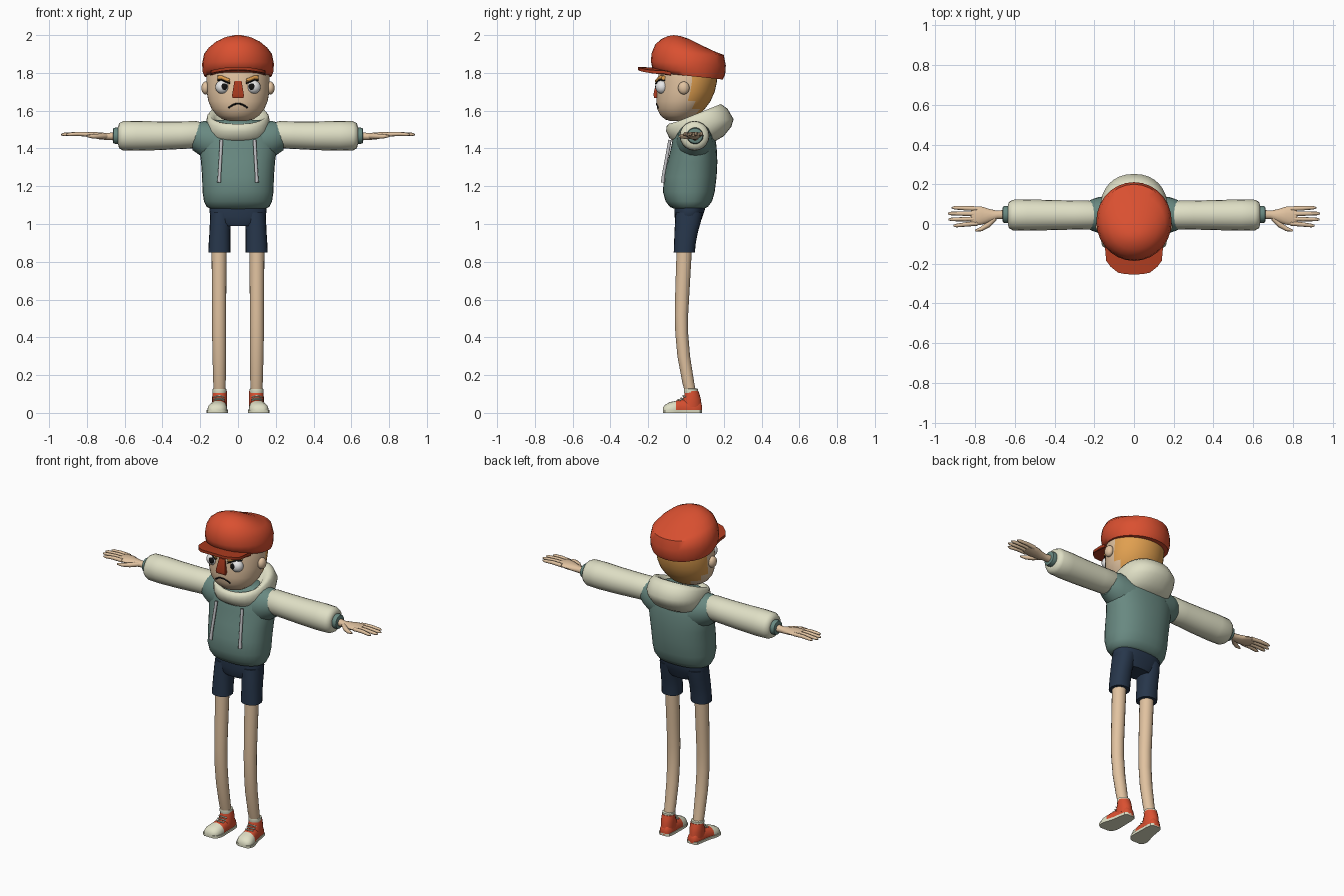
import bpy, math
from mathutils import Vector as V
from mathutils.bvhtree import BVHTree

COLOURS = {
    "red": (0.70, 0.08, 0.03), "dark_red": (0.42, 0.045, 0.014), "skin": (0.75, 0.54, 0.35),
    "cream": (0.74, 0.74, 0.56), "teal": (0.14, 0.25, 0.22), "navy": (0.02, 0.037, 0.07),
    "ginger": (0.75, 0.35, 0.08), "black": (0.006, 0.006, 0.006), "white": (0.85, 0.85, 0.85),
    "grey": (0.5, 0.5, 0.52)}
MATS = {}
for key, rgb in COLOURS.items():
    MATS[key] = bpy.data.materials.new(key)
    MATS[key].diffuse_color = (*rgb, 1)


def finish(ob, colours, rule, mirror, angle):
    """Materials, shading, and mirroring across x = 0."""
    me = ob.data
    for c in colours.split():
        me.materials.append(MATS[c])
    if rule:
        for f in me.polygons:
            f.material_index = int(rule(f.center))
    bpy.ops.object.select_all(action='DESELECT')
    ob.select_set(True)
    bpy.context.view_layer.objects.active = ob
    bpy.ops.object.mode_set(mode='EDIT')
    bpy.ops.mesh.select_all(action='SELECT')
    bpy.ops.mesh.normals_make_consistent(inside=False)
    bpy.ops.object.mode_set(mode='OBJECT')
    bpy.ops.object.shade_smooth_by_angle(angle=math.radians(angle))
    if mirror:
        ob.modifiers.new("mirror", 'MIRROR')
    return ob


def loft(name, rings, colours, rule=None, mirror=False, angle=50):
    """Skin a list of equal-length point rings and close both ends."""
    n, verts = len(rings[0]), [p for r in rings for p in r]
    faces = [(i * n + j, i * n + (j + 1) % n, (i + 1) * n + (j + 1) % n, (i + 1) * n + j)
             for i in range(len(rings) - 1) for j in range(n)]
    faces += [tuple(range(n)), tuple(range(len(verts) - n, len(verts)))]
    me = bpy.data.meshes.new(name)
    me.from_pydata(verts, [], faces)
    ob = bpy.data.objects.new(name, me)
    bpy.context.collection.objects.link(ob)
    return finish(ob, colours, rule, mirror, angle)


def ring(c, u, v, n=24, p=1.0):
    """Ellipse (or rounder box when p < 1) around c with half axes u and v."""
    def s(a):
        return math.copysign(abs(a) ** p, a)
    ts = [2 * math.pi * i / n for i in range(n)]
    return [V(c) + V(u) * s(math.cos(t)) + V(v) * s(math.sin(t)) for t in ts]


def hoop(yf, zf, yb, zb, rx, cx=0, n=24, p=1.0):
    """Cross-section through a front point and a back point."""
    return ring((cx, (yf + yb) / 2, (zf + zb) / 2), (rx, 0, 0), (0, (yb - yf) / 2, (zb - zf) / 2), n, p)


def xring(x, y, z, ry, rz, n=20):
    return ring((x, y, z), (0, ry, 0), (0, 0, rz), n)


def tube(name, pts, radii, colour, mirror=False, n=8):
    pts, rings = [V(p) for p in pts], []
    for i, p in enumerate(pts):
        q = (pts[min(i + 1, len(pts) - 1)] - pts[max(i - 1, 0)]).to_track_quat('Z', 'Y')
        rings.append(ring(p, q @ V((radii[i], 0, 0)), q @ V((0, radii[i], 0)), n))
    return loft(name, rings, colour, None, mirror)


def ball(name, loc, scale, colour, mirror=True):
    rings = [ring((loc[0], loc[1], loc[2] + scale[2] * math.sin(a)),
                  (scale[0] * math.cos(a), 0, 0), (0, scale[1] * math.cos(a), 0), 20)
             for a in [math.radians(-88 + 16 * k) for k in range(12)]]
    return loft(name, rings, colour, None, mirror)


# Head with hair on the back
head = loft("head", [hoop(f, z, b, z, rx, n=40) for z, f, b, rx in (
    (1.545, -.08, -.01, .04), (1.553, -.11, .03, .08), (1.575, -.135, .065, .112),
    (1.61, -.153, .10, .14), (1.65, -.157, .13, .157), (1.70, -.155, .152, .166),
    (1.75, -.15, .163, .168), (1.80, -.145, .166, .166), (1.86, -.13, .15, .15))],
    "skin ginger", lambda c: c.y > 0.025 + max(0, 1.66 - c.z) * .5)
face = BVHTree.FromPolygons([v.co for v in head.data.vertices],
                            [tuple(f.vertices) for f in head.data.polygons])


def on_face(x, z, lift=0.0):
    hit = face.ray_cast(V((x, -1, z)), V((0, 1, 0)))[0]
    return V((x, hit.y - lift, z))


ball("ears", (.172, -.012, 1.72), (.022, .03, .034), "skin")
ball("eyes", (.083, -.127, 1.725), (.037, .034, .036), "white")
ball("pupils", (.074, -.154, 1.727), (.018, .009, .018), "black")
loft("nose", [[V((-w, y, z)), V((w, y, z)), V((w, -.13, z)), V((-w, -.13, z))]
              for w, y, z in ((.03, -.168, 1.667), (.031, -.173, 1.685), (.019, -.156, 1.757))],
     "dark_red", angle=30)
tube("mouth", [on_face(x, 1.637 - 9 * x * x) for x in [.01 * k for k in range(-5, 6)]],
     [.0045] * 11, "black")
# Angry brows, each with a dark lower edge
for name, dz, h, col in (("brows", 0, .011, "ginger"), ("brow_edges", -.013, .004, "black")):
    loft(name, [ring(on_face(x, z + dz, .008), (0, .013, 0), (0, 0, h), 8)
                for x, z in ((.042, 1.757), (.065, 1.766), (.088, 1.776), (.108, 1.774))],
         col, mirror=True)

# Cap crown and brim
loft("cap_crown", [hoop(*r, n=28) for r in (
    (-.14, 1.80, .195, 1.765, .178), (-.178, 1.825, .207, 1.79, .188), (-.186, 1.86, .211, 1.84, .19),
    (-.182, 1.905, .20, 1.895, .18), (-.163, 1.95, .155, 1.912, .157), (-.13, 1.98, .085, 1.945, .118),
    (-.095, 1.995, .02, 1.978, .07), (-.065, 2.0, -.03, 1.995, .025))], "red")
half = [(0, -.255), (.045, -.252), (.08, -.245), (.118, -.215), (.14, -.185), (.146, -.12)]
brim = [(-x, y) for x, y in half[:0:-1]] + half
loft("cap_brim", [[V((x, y, 1.832 - .9 * x * x - dz)) for y, dz in
                   ((-.08, .008), (yf, 0), (yf, .016), (-.08, .026))] for x, yf in brim],
     "dark_red", angle=35)

# Hoodie body, shoulders, hood, sleeves
loft("hoodie_body", [hoop(f, z, b, z, rx, n=32, p=.88) for z, f, b, rx in (
    (1.08, -.06, .095, .14), (1.09, -.085, .115, .165), (1.12, -.108, .138, .18),
    (1.17, -.122, .152, .188), (1.25, -.117, .162, .19), (1.33, -.097, .166, .196),
    (1.41, -.078, .162, .207), (1.48, -.065, .15, .2), (1.53, -.045, .13, .175),
    (1.55, -.02, .1, .12))], "teal")
loft("shoulders", [xring(*r) for r in (
    (.11, .045, 1.43, .10, .11), (.18, .045, 1.447, .09, .098), (.215, .045, 1.455, .078, .082),
    (.242, .045, 1.462, .062, .07))], "teal", mirror=True)
loft("hood", [hoop(*r, n=32, p=.9) for r in (
    (-.05, 1.425, .14, 1.43, .12), (-.088, 1.455, .20, 1.465, .158), (-.105, 1.49, .24, 1.515, .168),
    (-.104, 1.515, .252, 1.555, .17), (-.092, 1.53, .22, 1.61, .163), (-.078, 1.53, .185, 1.635, .15),
    (-.06, 1.515, .145, 1.615, .125), (-.04, 1.48, .10, 1.53, .09))], "cream", angle=80)
loft("sleeves", [xring(x, .045, z, r, r) for x, z, r in (
    (.19, 1.475, .062), (.22, 1.473, .072), (.30, 1.47, .073), (.42, 1.467, .076), (.54, 1.467, .079),
    (.61, 1.467, .077), (.63, 1.467, .066), (.635, 1.467, .045))], "cream", mirror=True)
loft("cuffs", [xring(x, .048, 1.467, r, r) for x, r in ((.62, .04), (.645, .044), (.66, .04), (.663, .028))],
     "teal", mirror=True)
tube("drawstrings", [(.088, -.085, 1.445), (.09, -.093, 1.40), (.094, -.106, 1.33), (.098, -.119, 1.26),
                     (.1, -.123, 1.22)], [.009, .009, .009, .009, .011], "grey", True)

# Hands: palm, thumb and four fingers
loft("palms", [xring(*r, n=14) for r in (
    (.645, .048, 1.465, .024, .023), (.69, .046, 1.463, .021, .019), (.73, .042, 1.466, .034, .019),
    (.765, .042, 1.471, .045, .017), (.80, .04, 1.474, .048, .013), (.82, .038, 1.475, .042, .009))],
    "skin", mirror=True)
tube("thumbs", [(.70, .03, 1.465), (.735, -.004, 1.464), (.77, -.026, 1.464), (.80, -.034, 1.465)],
     [.014, .014, .011, .005], "skin", True)
for k, (y0, y1, tip) in enumerate(((.077, .082, .918), (.051, .053, .937), (.026, .023, .934), (.003, -.008, .91))):
    tube("finger_%d" % (k + 1), [(.79, y0, 1.474), (.85, (y0 + y1) / 2, 1.477), (tip - .015, y1, 1.474),
                                 (tip, y1, 1.473)], [.012, .011, .009, .004], "skin", True)

# Shorts
loft("shorts_seat", [hoop(f, z, b, z, rx, n=28, p=.85) for z, f, b, rx in (
    (.99, -.05, .068, .095), (1.005, -.057, .075, .125), (1.04, -.06, .088, .147), (1.075, -.062, .10, .152),
    (1.10, -.06, .10, .145))], "navy")
loft("shorts_legs", [hoop(f, z, b, z, rx, cx, n=20, p=.88) for z, f, b, rx, cx in (
    (.85, -.065, .047, .058, .099), (.90, -.063, .052, .057, .098), (.96, -.061, .064, .055, .096),
    (1.01, -.058, .078, .056, .093), (1.06, -.055, .088, .058, .088))], "navy", mirror=True)

# Legs and sock tops
loft("legs", [hoop(f, z, b, z, rx, cx, n=18) for z, f, b, rx, cx in (
    (.10, -.004, .056, .031, .098), (.16, -.02, .044, .033, .098), (.30, -.046, .022, .036, .099),
    (.42, -.057, .012, .037, .1), (.52, -.06, .012, .037, .1), (.66, -.057, .02, .038, .1),
    (.87, -.05, .032, .04, .1))], "skin", mirror=True)
loft("sock_tops", [hoop(.026 - r, z, .026 + r, z, r, .098, n=18) for z, r in (
    (.105, .036), (.118, .038), (.127, .037), (.129, .03))], "cream", mirror=True)

# Shoes: y, centre x, half width, height
LAST = [(.086, .095, .018, .035), (.075, .095, .032, .06), (.04, .096, .038, .07), (0, .099, .041, .074),
        (-.035, .103, .046, .07), (-.054, .106, .05, .064), (-.085, .11, .052, .057),
        (-.11, .113, .044, .044), (-.123, .115, .025, .028)]
loft("shoe_uppers", [[V((p.x, p.y, max(p.z, .006))) for p in
                      ring((cx, y, .012), (rx, 0, 0), (0, 0, h - .012), 20, .85)] for y, cx, rx, h in LAST],
     "red cream", lambda c: c.y < -.054, True)
loft("shoe_soles", [[V((cx + s * (rx + .004), y, z)) for s, z in ((-1, 0), (1, 0), (1, .015), (-1, .015))]
                    for y, cx, rx, h in LAST], "cream", mirror=True, angle=40)
loft("shoe_ankles", [hoop(f, z, b, z, rx, .097, n=18) for z, f, b, rx in (
    (.03, -.035, .084, .038), (.07, -.02, .08, .04), (.095, -.009, .073, .039), (.116, -.006, .066, .038))],
    "red", mirror=True)
# Laces over the tongue
for k, (y, z) in enumerate(((-.042, .071), (-.027, .078), (-.016, .09))):
    tube("lace_%d" % (k + 1), [(.073, y + .012, z - .006), (.09, y, z), (.11, y, z), (.127, y + .012, z - .006)],
         [.004] * 4, "cream", True, 6)
